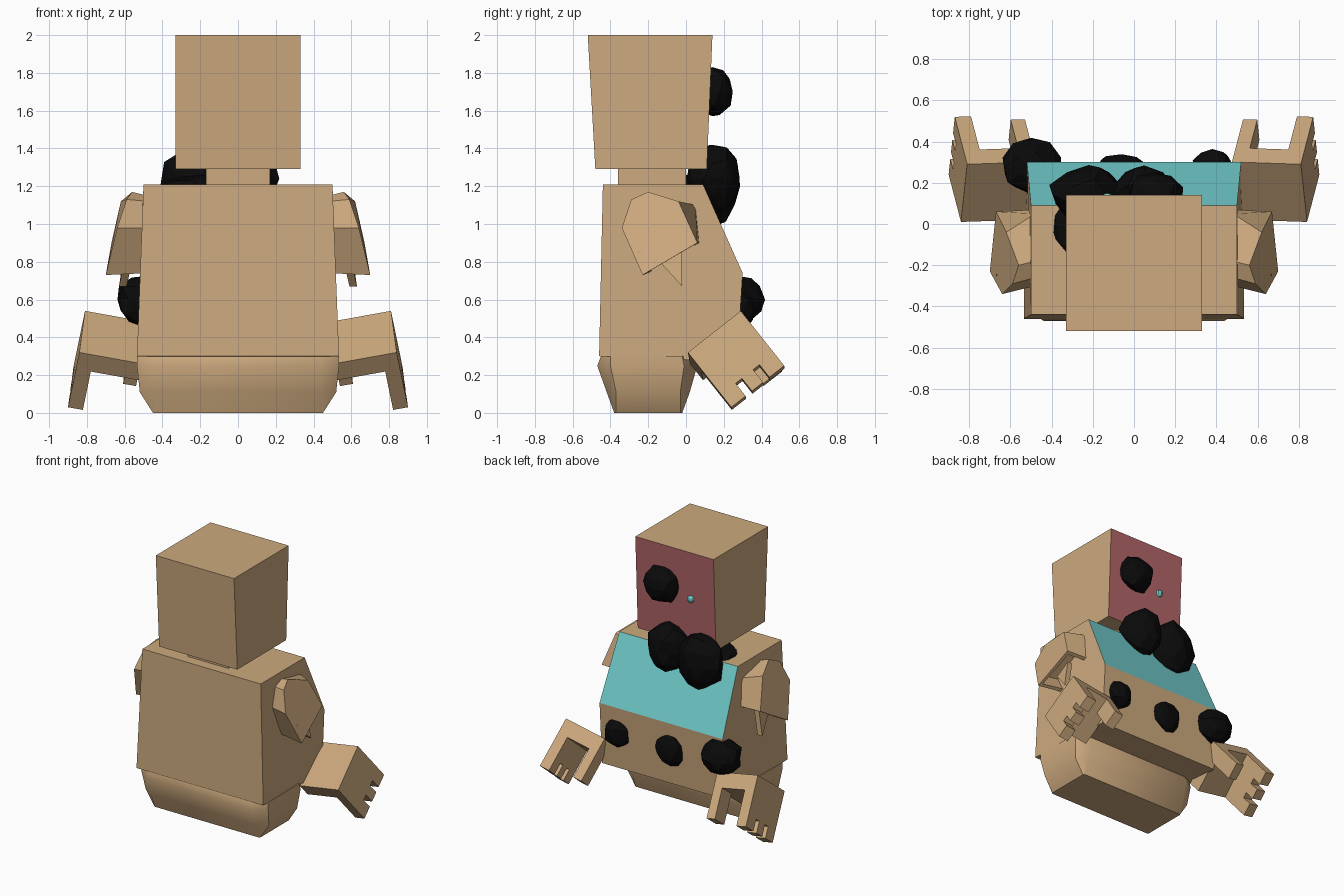
import bpy, bmesh, math, random
from mathutils import Vector

if "Cube" in bpy.data.objects:
    bpy.data.objects.remove(bpy.data.objects["Cube"])

random.seed(4)


def mat(name, rgb):
    m = bpy.data.materials.new(name)
    m.diffuse_color = (*rgb, 1)
    m.use_nodes = True
    m.node_tree.nodes["Principled BSDF"].inputs["Base Color"].default_value = m.diffuse_color
    return m


TAN = mat("tan", (0.61, 0.40, 0.21))
TEAL = mat("teal", (0.17, 0.61, 0.61))
RED = mat("dusty red", (0.45, 0.13, 0.135))
BLACK = mat("black", (0.003, 0.003, 0.003))


def finish(name, bm, mats, mirror=False):
    bmesh.ops.recalc_face_normals(bm, faces=bm.faces)
    me = bpy.data.meshes.new(name)
    bm.to_mesh(me)
    bm.free()
    ob = bpy.data.objects.new(name, me)
    bpy.context.collection.objects.link(ob)
    for m in mats:
        me.materials.append(m)
    if mirror:
        ob.modifiers.new("mirror", 'MIRROR').use_mirror_merge = False
    return ob


def loft(bm, rings):
    """Join equal-length rings of points and cap both ends."""
    vs = [[bm.verts.new(p) for p in r] for r in rings]
    n = len(vs[0])
    for a, b in zip(vs, vs[1:]):
        for i in range(n):
            j = (i + 1) % n
            bm.faces.new((a[i], a[j], b[j], b[i]))
    bm.faces.new(vs[0])
    bm.faces.new(vs[-1])


def rect(hx, y0, y1, z):
    return [(-hx, y0, z), (hx, y0, z), (hx, y1, z), (-hx, y1, z)]


def paint(bm, rule, index=1):
    bmesh.ops.recalc_face_normals(bm, faces=bm.faces)
    bm.normal_update()
    for f in bm.faces:
        if rule(f):
            f.material_index = index


# Head, with the red face panel on its back side
bm = bmesh.new()
loft(bm, [rect(0.33, -0.48, 0.11, 1.29), rect(0.33, -0.52, 0.14, 2.0)])
paint(bm, lambda f: f.normal.y > 0.8)
finish("head", bm, [TAN, RED])

# Neck
bm = bmesh.new()
loft(bm, [rect(0.17, -0.36, 0.0, 1.18), rect(0.17, -0.36, 0.0, 1.30)])
finish("neck", bm, [TAN])

# Torso from a side profile (half width, y, z), with the sloped teal panel
profile = [(0.535, -0.46, 0.30), (0.50, -0.44, 1.21), (0.50, 0.09, 1.21),
           (0.52, 0.30, 0.74), (0.52, 0.27, 0.27)]
bm = bmesh.new()
loft(bm, [[(s * x, y, z) for x, y, z in profile] for s in (-1, 1)])
paint(bm, lambda f: f.normal.y > 0.6 and f.normal.z > 0.2)
finish("torso", bm, [TAN, TEAL])


# Hips, a rounded chamfered tub
def tub(z, hx, y0, y1, c):
    fx = 0.44
    return [(-fx, y0, z), (fx, y0, z), (hx, y0 + c, z), (hx, y1 - c, z),
            (fx, y1, z), (-fx, y1, z), (-hx, y1 - c, z), (-hx, y0 + c, z)]


bm = bmesh.new()
loft(bm, [tub(0.0, 0.45, -0.38, -0.02, 0.01), tub(0.11, 0.52, -0.42, 0.02, 0.05),
          tub(0.25, 0.535, -0.47, 0.06, 0.07), tub(0.30, 0.535, -0.45, 0.03, 0.05)])
hips = finish("hips", bm, [TAN])
bpy.context.view_layer.objects.active = hips
hips.select_set(True)
bpy.ops.object.shade_smooth_by_angle(angle=math.radians(35))
hips.select_set(False)

# Short sleeves with a hollow lower end
outer = [(0.64, -0.34, 0.98), (0.59, -0.29, 1.13), (0.56, -0.20, 1.17),
         (0.62, -0.04, 1.12), (0.67, 0.06, 0.90), (0.70, -0.23, 0.73)]
inner = [(0.48, -0.30, 0.98), (0.48, -0.26, 1.12), (0.48, -0.18, 1.15),
         (0.48, 0.05, 1.10), (0.48, 0.07, 0.90), (0.48, -0.20, 0.74)]
bm = bmesh.new()
loft(bm, [inner, outer])
bmesh.ops.recalc_face_normals(bm, faces=bm.faces)
bm.normal_update()
low = min(bm.faces, key=lambda f: f.normal.z)
bmesh.ops.inset_individual(bm, faces=[low], thickness=0.035)
bmesh.ops.inset_individual(bm, faces=[low], thickness=0.005, depth=-0.12)
finish("sleeves", bm, [TAN], True)

# Pointed flap under each sleeve
bm = bmesh.new()
loft(bm, [[(x, -0.14, 0.80), (x + 0.03, -0.02, 0.67), (x, -0.02, 0.87)] for x in (0.56, 0.60)])
finish("sleeve_flaps", bm, [TAN], True)

# Hands in their own tilted frame: d toward fingertips, w across, n inward
ORIGIN = Vector((0.84, 0.01, 0.32))
D, W = Vector((0.06, 0.23, -0.29)), Vector((-0.03, 0.28, 0.22))
N = -D.cross(W).normalized()


def slab(bm, outline, n0, n1):
    loft(bm, [[ORIGIN + D * d + W * w + N * n for d, w in outline] for n in (n0, n1)])


def box(d0, d1, w0, w1):
    return [(d0, w0), (d1, w0), (d1, w1), (d0, w1)]


fingers = [(0, 0), (1, 0), (1, 0.27), (0.77, 0.27), (0.77, 0.39), (1, 0.39),
           (1, 0.60), (0.77, 0.60), (0.77, 0.72), (1, 0.72), (1, 1), (0, 1)]
bm = bmesh.new()
slab(bm, fingers, 0, 0.08)
slab(bm, box(0, 0.3, 0, 1), 0.08, 0.34)
slab(bm, box(0.3, 0.9, 0.65, 1), 0.27, 0.34)
finish("hands", bm, [TAN], True)


# Black lumps: jittered low-poly balls
def lump(name, centre, radii):
    bm = bmesh.new()
    bmesh.ops.create_icosphere(bm, subdivisions=2, radius=1)
    for v in bm.verts:
        k = random.uniform(0.88, 1.06)
        v.co = Vector([c + r * k * p for c, r, p in zip(centre, radii, v.co)])
    finish(name, bm, [BLACK])


lump("head_lump", (0.10, 0.14, 1.70), (0.14, 0.12, 0.14))
lump("shoulder_lump_middle", (0.05, 0.14, 1.24), (0.17, 0.15, 0.19))
lump("shoulder_lump_side", (-0.22, 0.14, 1.20), (0.19, 0.15, 0.23))
lump("shoulder_lump_top", (-0.20, 0.0, 1.20), (0.20, 0.19, 0.06))
lump("back_lump_side", (-0.50, 0.28, 0.60), (0.15, 0.14, 0.14))
lump("back_lump_middle", (-0.06, 0.28, 0.53), (0.13, 0.06, 0.12))
lump("back_lump_far", (0.38, 0.28, 0.54), (0.10, 0.09, 0.11))

# Small teal eye
bm = bmesh.new()
bmesh.ops.create_uvsphere(bm, u_segments=8, v_segments=6, radius=0.028)
bmesh.ops.translate(bm, verts=bm.verts, vec=(-0.13, 0.123, 1.64))
finish("eye", bm, [TEAL])
